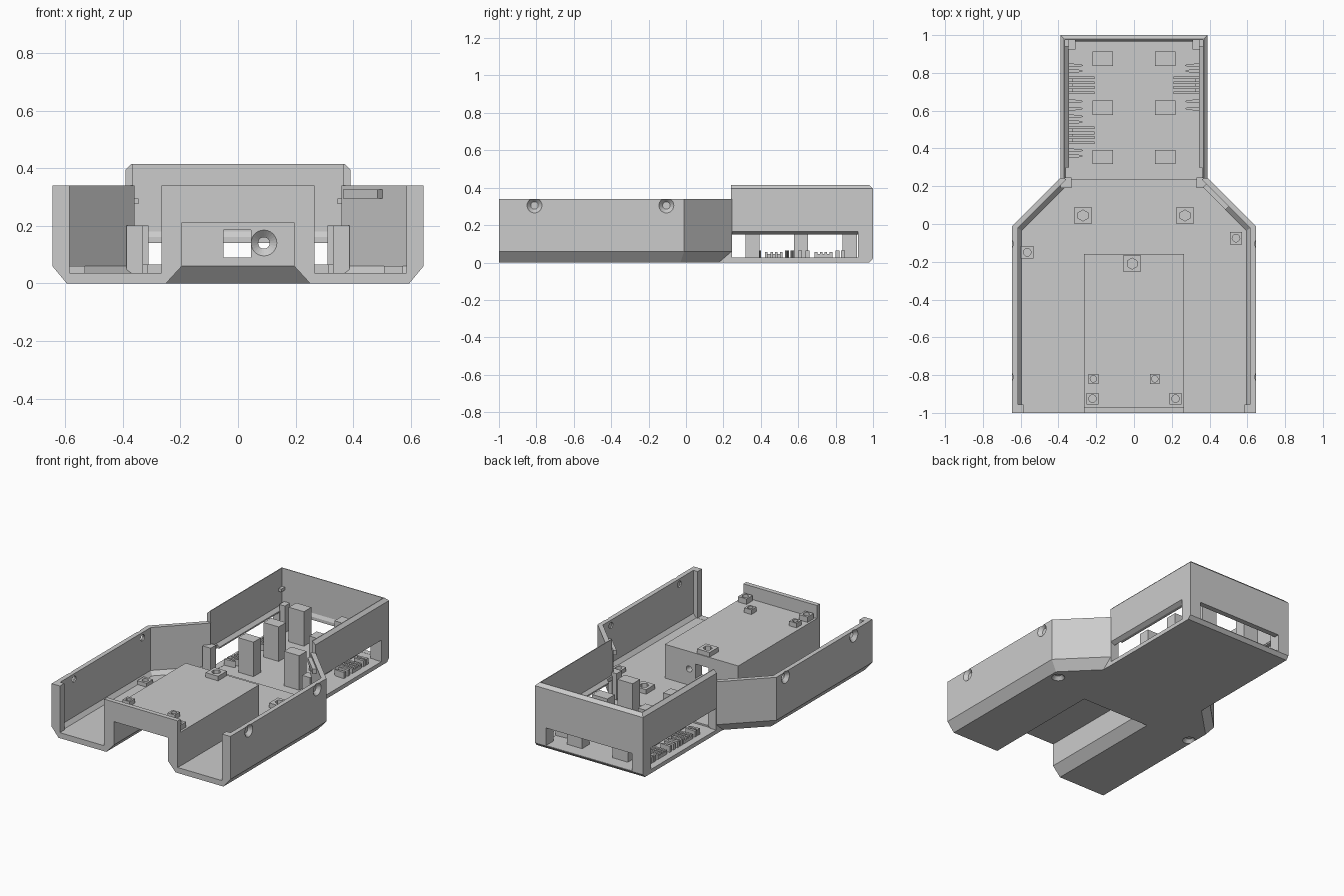
import bpy, bmesh, math
from mathutils import Matrix, Vector

if "Cube" in bpy.data.objects:
    bpy.data.objects.remove(bpy.data.objects["Cube"], do_unlink=True)

grey = bpy.data.materials.new("plain_grey")
grey.use_nodes = True
grey.diffuse_color = (0.6, 0.6, 0.6, 1)
grey.node_tree.nodes["Principled BSDF"].inputs["Base Color"].default_value = (0.6, 0.6, 0.6, 1)


def finish(name, bm):
    bmesh.ops.recalc_face_normals(bm, faces=bm.faces)
    mesh = bpy.data.meshes.new(name)
    bm.to_mesh(mesh)
    bm.free()
    mesh.materials.append(grey)
    obj = bpy.data.objects.new(name, mesh)
    bpy.context.collection.objects.link(obj)
    return obj


def loft(name, layers):
    """Stack horizontal outlines, given as (z, points), into a solid."""
    bm = bmesh.new()
    rings = [[bm.verts.new((x, y, z)) for x, y in pts] for z, pts in layers]
    n = len(rings[0])
    for a, b in zip(rings, rings[1:]):
        for i in range(n):
            j = (i + 1) % n
            bm.faces.new((a[i], a[j], b[j], b[i]))
    bm.faces.new(rings[0])
    bm.faces.new(rings[-1])
    return finish(name, bm)


def rect(x0, x1, y0, y1):
    return [(x0, y0), (x1, y0), (x1, y1), (x0, y1)]


def mirrored(half):
    return half + [(-x, y) for x, y in reversed(half)]


def box(name, x0, x1, y0, y1, z0, z1):
    return loft(name, [(z0, rect(x0, x1, y0, y1)), (z1, rect(x0, x1, y0, y1))])


def cone(name, start, end, r0, r1, sides=24):
    a, b = Vector(start), Vector(end)
    turn = (b - a).to_track_quat("Z", "Y").to_matrix().to_4x4()
    bm = bmesh.new()
    bmesh.ops.create_cone(bm, cap_ends=True, segments=sides, radius1=r0, radius2=r1,
                          depth=(b - a).length, matrix=Matrix.Translation((a + b) / 2) @ turn)
    return finish(name, bm)


def combine(body, tool, operation="DIFFERENCE"):
    mod = body.modifiers.new("combine", "BOOLEAN")
    mod.operation, mod.object, mod.solver = operation, tool, "EXACT"
    bpy.context.view_layer.objects.active = body
    bpy.ops.object.modifier_apply(modifier=mod.name)
    bpy.data.objects.remove(tool, do_unlink=True)


def screw_hole(body, outer, direction, r=0.02, wide=0.04, depth=0.022, length=0.12):
    """Countersunk hole entering at outer."""
    p, d = Vector(outer), Vector(direction)
    combine(body, cone("hole", p - d * 0.02, p + d * length, r, r))
    slope = (wide - r) / depth
    combine(body, cone("sink", p - d * 0.005, p + d * depth, wide + slope * 0.005, r))


# Outer shell: wide front with flared shoulders, then the taller narrow rear
low = mirrored([(0.595, -1), (0.595, -0.03), (0.39, 0.175), (0.39, 0.246)])
wide = mirrored([(0.645, -1), (0.645, -0.01), (0.39, 0.245), (0.39, 0.246)])
shell = loft("shell", [(0, low), (0.06, wide), (0.34, wide)])
combine(shell, loft("rear", [(0, rect(-0.39, 0.39, 0.24, 0.98)), (0.022, rect(-0.39, 0.39, 0.24, 1)),
                             (0.395, rect(-0.39, 0.39, 0.24, 1)), (0.415, rect(-0.37, 0.37, 0.24, 0.98))]), "UNION")

# Hollow interior
inner_low = mirrored([(0.595, -0.955), (0.595, -0.035), (0.345, 0.215), (0.345, 0.3)])
inner = mirrored([(0.615, -0.955), (0.615, -0.022), (0.36, 0.233), (0.36, 0.3)])
combine(shell, loft("front_room", [(0.035, inner_low), (0.06, inner), (0.5, inner)]))
ledge, wall = rect(-0.345, 0.345, 0.238, 0.965), rect(-0.365, 0.365, 0.238, 0.975)
combine(shell, loft("rear_room", [(0.025, ledge), (0.16, ledge), (0.18, wall), (0.5, wall)]))
combine(shell, box("front_mouth", -0.585, 0.585, -1.1, -0.9, 0.036, 0.5))

# Rear and side windows
combine(shell, box("rear_window", -0.31, 0.31, 0.9, 1.1, 0.026, 0.14))
for s in (-1, 1):
    steps = [(0.026, 0.3), (0.15, 0.3), (0.151, 0.365), (0.166, 0.39)]
    combine(shell, loft("side_window", [(z, rect(s * x, s * 0.5, 0.247, 0.92)) for z, x in steps]))

# Raised tunnel with an upright front plate and flared underside
combine(shell, box("tunnel", -0.265, 0.265, -1, -0.16, 0.01, 0.255), "UNION")
combine(shell, box("plate", -0.265, 0.265, -1, -0.97, 0.2, 0.34), "UNION")
combine(shell, loft("tunnel_hollow", [(-0.012, rect(-0.261, 0.261, -1.1, -0.164)),
                                      (0.06, rect(-0.195, 0.195, -1.1, -0.23)),
                                      (0.212, rect(-0.195, 0.195, -1.1, -0.23))]))
combine(shell, box("cable_hole", -0.05, 0.045, -0.3, -0.1, 0.09, 0.185))
screw_hole(shell, (0.09, -0.23, 0.14), (0, 1, 0), wide=0.045)

# Screw holes in both side walls
for s in (-1, 1):
    for y in (-0.81, -0.105):
        screw_hole(shell, (s * 0.645, y, 0.305), (-s, 0, 0))

# Floor bosses with through holes
for x, y in ((-0.565, -0.15), (0.54, -0.075)):
    combine(shell, box("boss", x - 0.033, x + 0.033, y - 0.033, y + 0.033, 0.02, 0.06), "UNION")
    screw_hole(shell, (x, y, 0), (0, 0, 1))


def socket(name, x, y, z, size, height, sides):
    """Square boss with a round or hexagonal recess."""
    h = size / 2
    obj = box(name, x - h, x + h, y - h, y + h, z - 0.005, z + height)
    combine(obj, cone("recess", (x, y, z + 0.002), (x, y, z + height + 0.01), h * 0.65, h * 0.65, sides))


for side, s in (("right", -1), ("left", 1)):
    socket(side + "_nut_boss", s * 0.27, 0.045, 0.035, 0.09, 0.03, 6)
    socket(side + "_front_boss", s * 0.22, -0.925, 0.255, 0.062, 0.035, 16)
socket("tunnel_nut_boss", -0.01, -0.21, 0.255, 0.09, 0.03, 6)
for i, x in enumerate((-0.215, 0.11)):
    socket(f"tunnel_boss_{i}", x, -0.82, 0.255, 0.052, 0.03, 16)

# Support pillars, shoulder posts and rear corner posts
for side, s in (("right", -1), ("left", 1)):
    for y in (0.355, 0.615, 0.875):
        box(side + "_pillar", s * 0.11, s * 0.22, y - 0.038, y + 0.038, 0.02, 0.25)
    box(side + "_shoulder_post", s * 0.33, s * 0.388, 0.19, 0.245, 0.03, 0.2)
    box(side + "_corner_post", s * 0.31, s * 0.35, 0.925, 0.98, 0.02, 0.2)
    box(side + "_wall_nub", s * 0.345, s * 0.37, 0.94, 0.98, 0.275, 0.295)

# Shoulder rail on the left flare
rail = [(0.385, 0.215), (0.365, 0.195), (0.485, 0.075), (0.505, 0.095)]
loft("shoulder_rail", [(0.295, rail), (0.325, rail)])


def clip(s, y):
    for dy in (-0.04, -0.012, 0.012, 0.04):
        box("clip_bar", s * 0.21, s * 0.345, y + dy - 0.007, y + dy + 0.007, 0.02, 0.055)
    box("clip_back", s * 0.325, s * 0.345, y - 0.045, y + 0.045, 0.02, 0.045)


def rib(s, y):
    pts = [(s * 0.345, y - 0.01), (s * 0.28, y - 0.006), (s * 0.27, y), (s * 0.28, y + 0.006), (s * 0.345, y + 0.01)]
    loft("comb_rib", [(0.02, pts), (0.065, pts)])


# Cable clips and comb ribs beside the side windows
for s, clips, ribs in ((-1, (0.47, 0.735), (0.36, 0.39, 0.54, 0.57, 0.61, 0.65, 0.81, 0.84)),
                       (1, (0.735,), (0.61, 0.65, 0.81, 0.84))):
    for y in clips:
        clip(s, y)
    for y in ribs:
        rib(s, y)
